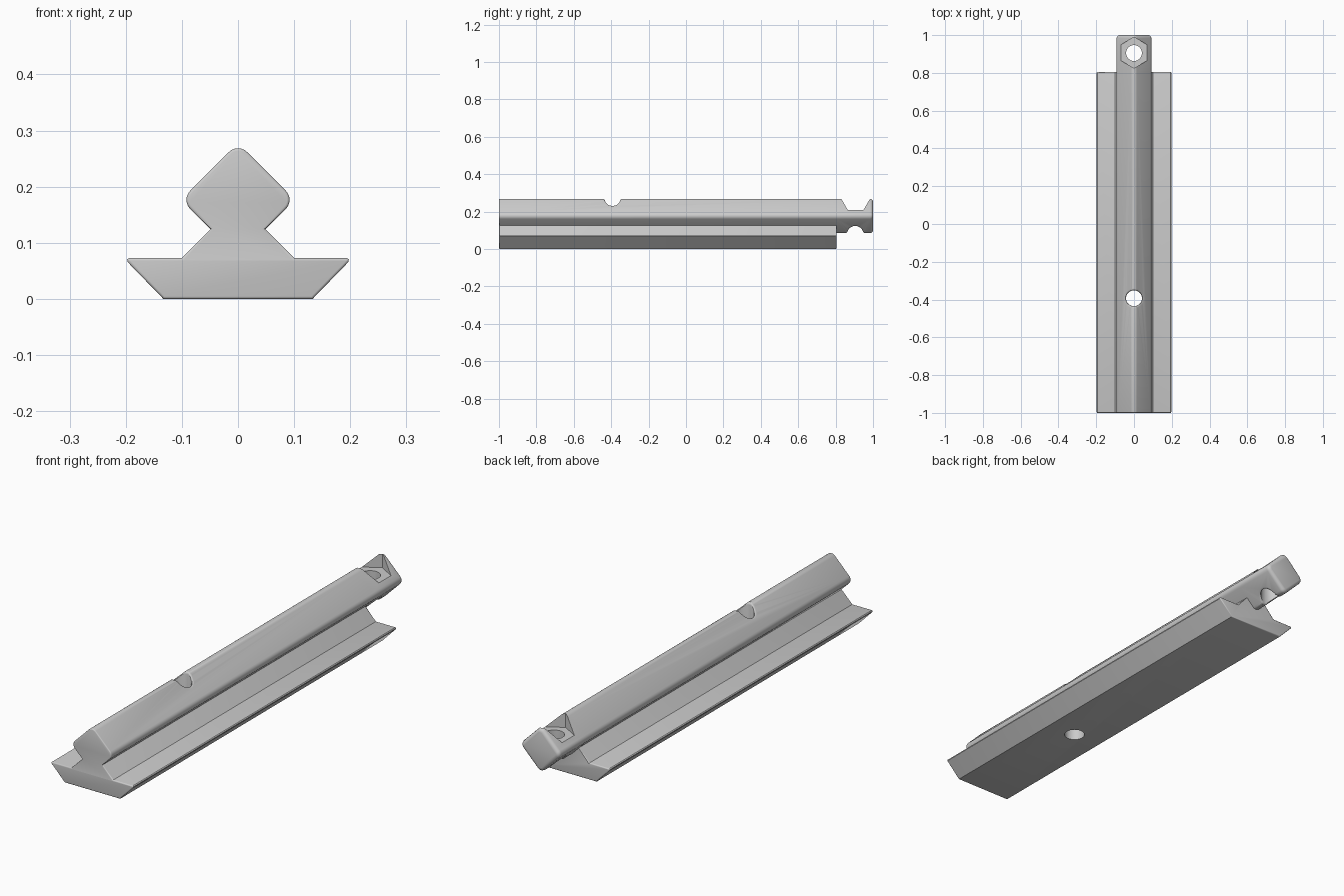
import bpy, bmesh, math

if "Cube" in bpy.data.objects:
    bpy.data.objects.remove(bpy.data.objects["Cube"])

grey = bpy.data.materials.new("plain_grey")
grey.diffuse_color = (0.6, 0.6, 0.6, 1)
grey.use_nodes = True
grey.node_tree.nodes["Principled BSDF"].inputs["Base Color"].default_value = grey.diffuse_color

R = 0.023                                   # corner rounding of the diamond bar
CX, CZ, HALF = 0.0, 0.1765, 0.1015          # diamond centre and half diagonal
TOP, BOTTOM = CZ + HALF, CZ - HALF


def arc(angle, segs=6):
    """Rounded diamond corner pointing along the given angle, counter-clockwise."""
    d = HALF - R * math.sqrt(2)
    ox, oz = CX + d * math.cos(angle), CZ + d * math.sin(angle)
    steps = [angle - math.pi / 4 + math.pi / 2 * i / segs for i in range(segs + 1)]
    return [(ox + R * math.cos(a), oz + R * math.sin(a)) for a in steps]


def finish(name, bm):
    bmesh.ops.recalc_face_normals(bm, faces=bm.faces)
    mesh = bpy.data.meshes.new(name)
    bm.to_mesh(mesh)
    bm.free()
    mesh.materials.append(grey)
    ob = bpy.data.objects.new(name, mesh)
    bpy.context.collection.objects.link(ob)
    return ob


def prism(name, profile, y0, y1, bevel_rule, width):
    """Extrude an xz profile along y, then round the end edges picked by the rule."""
    bm = bmesh.new()
    a = [bm.verts.new((x, y0, z)) for x, z in profile]
    b = [bm.verts.new((x, y1, z)) for x, z in profile]
    bm.faces.new(a)
    bm.faces.new(b[::-1])
    for i in range(len(a)):
        j = (i + 1) % len(a)
        bm.faces.new((a[i], a[j], b[j], b[i]))
    bmesh.ops.recalc_face_normals(bm, faces=bm.faces)
    ends = [e for e in bm.edges
            if abs(e.verts[0].co.y - e.verts[1].co.y) < 1e-5
            and bevel_rule((e.verts[0].co + e.verts[1].co) / 2)]
    bmesh.ops.bevel(bm, geom=ends, offset=width, segments=3, profile=0.5,
                    affect='EDGES', clamp_overlap=True)
    return finish(name, bm)


def loft(name, rings):
    """Closed cutter through a stack of rings."""
    bm = bmesh.new()
    loops = [[bm.verts.new(p) for p in ring] for ring in rings]
    for lo, hi in zip(loops, loops[1:]):
        for i in range(len(lo)):
            j = (i + 1) % len(lo)
            bm.faces.new((lo[i], lo[j], hi[j], hi[i]))
    bm.faces.new(loops[0])
    bm.faces.new(loops[-1])
    ob = finish(name, bm)
    ob.hide_render = True
    ob.hide_set(True)
    return ob


def bore(name, y, r, surface, side, far):
    """Round bore whose mouth flares softly into the sloped faces of the bar."""
    n = 40
    lip = 0.010

    def ring(rad, z):
        pts = []
        for i in range(n):
            t = 2 * math.pi * (i + 0.5) / n
            x = rad * math.cos(t)
            pts.append((x, y + rad * math.sin(t), z(x)))
        return pts
    rings = [ring(r, lambda x: far)]
    for k in range(5):
        a = math.pi / 2 * k / 4
        rings.append(ring(r + lip * (1 - math.cos(a)),
                          lambda x, a=a: surface(x) - side * lip * (1 - math.sin(a))))
    rings.append(ring(r + lip, lambda x: surface(x) + side * 0.1))
    return loft(name, rings)


def cut(ob, cutter):
    m = ob.modifiers.new(cutter.name, 'BOOLEAN')
    m.operation = 'DIFFERENCE'
    m.solver = 'EXACT'
    m.object = cutter


# Rail body: flanged foot, narrow neck and diamond head in one section
right = [(0.133, 0.0), (0.197, 0.066), (0.1975, 0.070), (0.194, 0.073),
         (0.1, 0.073), (0.0485, 0.1245)] + arc(0)
left = [(-x, z) for x, z in reversed(right)]
body = prism("rail_body", right + arc(math.pi / 2) + left, -1, 0.805,
             lambda c: c.y < 0 or c.z < 0.12, 0.006)

# Tail: the full diamond bar carries on past the foot, with a rounded end
diamond = [p for k in range(4) for p in arc(k * math.pi / 2)]
tail = prism("tail_bar", diamond, 0.805, 1, lambda c: c.y > 0.9, 0.015)

# Screw hole through the body
cut(body, bore("body_hole_cutter", -0.393, 0.042,
               lambda x: min(TOP - abs(x), 0.268), 1, -0.1))

# Nut pocket and bolt hole in the tail
hexagon = [(0.082 * math.sin(k * math.pi / 3), 0.907 + 0.082 * math.cos(k * math.pi / 3))
           for k in range(6)]
cut(tail, loft("nut_pocket_cutter", [[(x, y, z) for x, y in hexagon] for z in (0.208, 0.4)]))
cut(tail, bore("tail_hole_cutter", 0.905, 0.042,
               lambda x: max(BOTTOM + abs(x), 0.085), -1, 0.4))

# Bake the cuts and shade
for ob in (body, tail):
    bpy.ops.object.select_all(action='DESELECT')
    bpy.context.view_layer.objects.active = ob
    ob.select_set(True)
    for m in list(ob.modifiers):
        bpy.ops.object.modifier_apply(modifier=m.name)
    bpy.ops.object.shade_smooth_by_angle(angle=math.radians(32))
